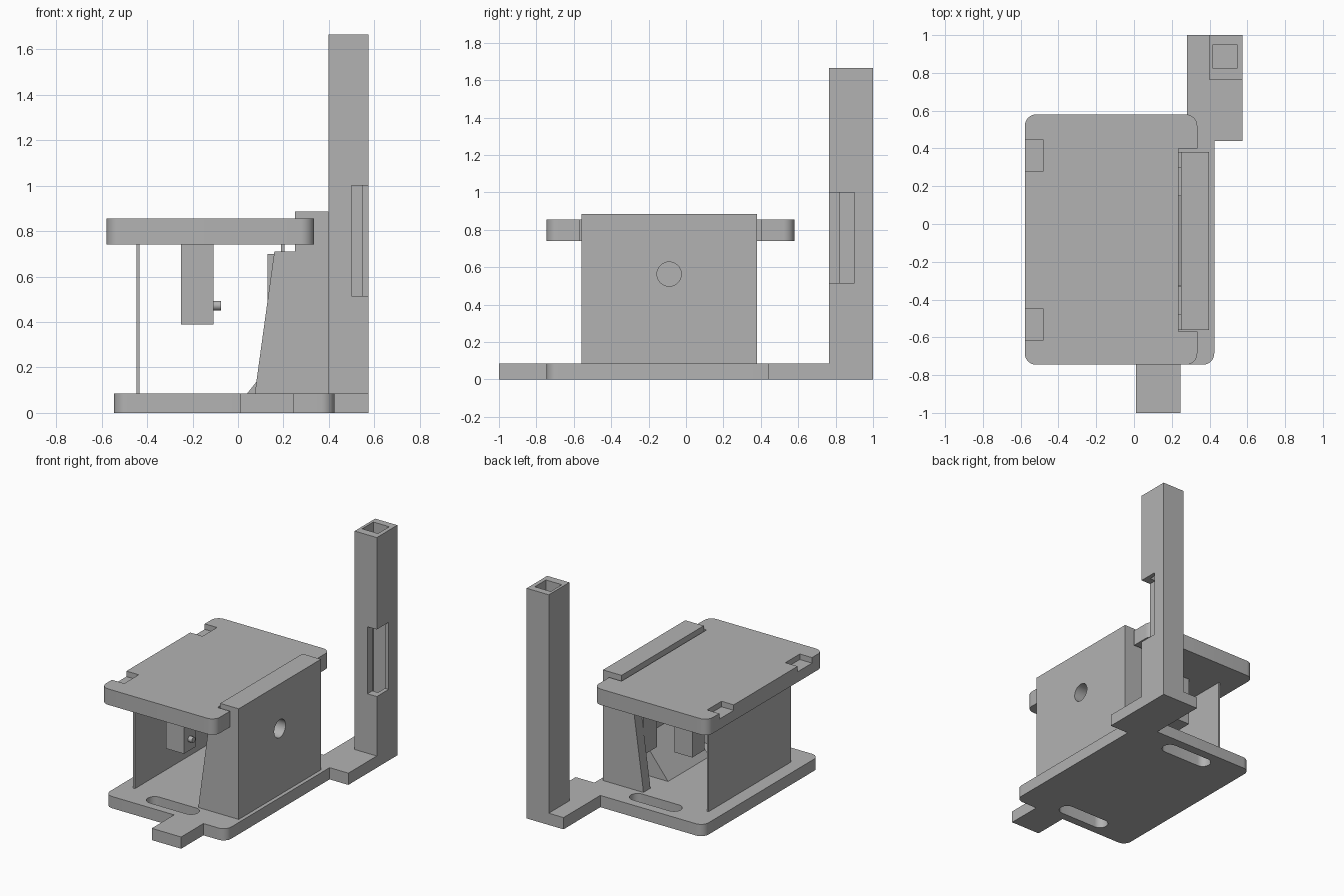
import bpy
import bmesh
import math
from mathutils import Vector

if "Cube" in bpy.data.objects:
    bpy.data.objects.remove(bpy.data.objects["Cube"], do_unlink=True)

grey = bpy.data.materials.new("plain grey")
grey.use_nodes = True
grey.diffuse_color = (0.45, 0.45, 0.45, 1)
grey.node_tree.nodes["Principled BSDF"].inputs["Base Color"].default_value = grey.diffuse_color

MID = -0.09      # symmetry line of the housing along y


def prism(name, outline, axis, lo, hi):
    """Extrude a 2D outline along an axis; the outline uses the other two axes in order."""
    def place(p, h):
        c = list(p)
        c.insert("xyz".index(axis), h)
        return Vector(c)
    bm = bmesh.new()
    face = bm.faces.new([bm.verts.new(place(p, lo)) for p in outline])
    ext = bmesh.ops.extrude_face_region(bm, geom=[face])
    moved = [v for v in ext["geom"] if isinstance(v, bmesh.types.BMVert)]
    bmesh.ops.translate(bm, verts=moved, vec=place((0, 0), hi - lo))
    bmesh.ops.recalc_face_normals(bm, faces=bm.faces)
    mesh = bpy.data.meshes.new(name)
    bm.to_mesh(mesh)
    bm.free()
    mesh.materials.append(grey)
    obj = bpy.data.objects.new(name, mesh)
    bpy.context.collection.objects.link(obj)
    return obj


def rect(x0, x1, y0, y1, r=0.0, n=8):
    """Rectangle outline with rounded corners of radius r."""
    if not r:
        return [(x0, y0), (x1, y0), (x1, y1), (x0, y1)]
    pts = []
    centres = [(x1 - r, y1 - r), (x0 + r, y1 - r), (x0 + r, y0 + r), (x1 - r, y0 + r)]
    for q, (cx, cy) in enumerate(centres):
        for i in range(n + 1):
            a = math.pi / 2 * (q + i / n)
            pts.append((cx + r * math.cos(a), cy + r * math.sin(a)))
    return pts


def box(name, x0, x1, y0, y1, z0, z1):
    return prism(name, rect(x0, x1, y0, y1), "z", z0, z1)


def circle(cx, cy, r, n=32):
    return [(cx + r * math.cos(math.tau * i / n), cy + r * math.sin(math.tau * i / n))
            for i in range(n)]


def combine(obj, tools, operation="DIFFERENCE"):
    """Boolean each tool into obj, bake the result and drop the tool."""
    for tool in tools:
        tool.hide_render = True
        mod = obj.modifiers.new("cut", "BOOLEAN")
        mod.operation = operation
        mod.solver = "EXACT"
        mod.object = tool
        bpy.context.view_layer.update()
        graph = bpy.context.evaluated_depsgraph_get()
        mesh = bpy.data.meshes.new_from_object(obj.evaluated_get(graph))
        obj.modifiers.clear()
        obj.data = mesh
        bpy.data.objects.remove(tool, do_unlink=True)


def smooth(obj):
    bpy.ops.object.select_all(action="DESELECT")
    obj.select_set(True)
    bpy.context.view_layer.objects.active = obj
    bpy.ops.object.shade_smooth_by_angle(angle=math.radians(30))


# Base plate with front tab, rear arm and two long slots
BASE = 0.085
base = prism("base_plate", rect(-0.545, 0.425, -0.745, 0.58, 0.06), "z", 0, BASE)
combine(base, [box("front_tab", 0.01, 0.245, -1, -0.7, 0, BASE),
               box("rear_arm", 0.28, 0.575, 0.44, 1, 0, BASE)], "UNION")
combine(base, [prism("slot", rect(-0.28, 0.12, y - 0.055, y + 0.055, 0.0549), "z", -0.1, 0.2)
               for y in (-0.63, 0.46)])
smooth(base)

# Hollow post with a corner window
post = box("post", 0.398, 0.575, 0.765, 1, BASE, 1.665)
combine(post, [box("socket", 0.418, 0.545, 0.822, 0.95, BASE + 0.02, 1.8),
               box("corner_window", 0.5, 0.7, 0.7, 0.9, 0.515, 1.0)])

# Top plate: long opening for the wall, two shallow pockets on the opposite edge
top = prism("top_plate", rect(-0.578, 0.335, -0.745, 0.58, 0.06), "z", 0.74, 0.855)
combine(top, [box("wall_opening", 0.235, 0.5, -0.57, 0.4, 0.6, 1),
              box("pocket", -0.7, -0.48, 0.28, 0.445, 0.815, 1),
              box("pocket", -0.7, -0.48, -0.615, -0.45, 0.815, 1)])
smooth(top)

# Main wall with round hole
wall = box("main_wall", 0.25, 0.398, -0.56, 0.38, BASE, 0.885)
combine(wall, [prism("hole", circle(MID, 0.563, 0.065), "x", 0, 0.6)])
smooth(wall)

# Thin panel opposite the wall
box("thin_panel", -0.447, -0.433, -0.56, 0.38, BASE, 0.74)

# Sloping ramp at the foot of the wall
prism("ramp", [(0.04, BASE), (0.25, BASE), (0.25, 0.35)], "y", -0.325, 0.148)

# Mirrored parts at both ends of the housing
rib_profile = [(0.075, BASE), (0.25, BASE), (0.25, 0.71), (0.16, 0.71), (0.08, 0.13)]
for side, label in ((1, "back"), (-1, "front")):
    def span(a, b):
        return sorted((MID + side * a, MID + side * b))
    prism(label + "_rib", rib_profile, "y", *span(0.39, 0.47))
    box(label + "_inner_block", 0.13, 0.25, *span(0.238, 0.39), 0.31, 0.70)
    box(label + "_inner_pin", 0.19, 0.204, *span(0.28, 0.294), 0.69, 0.74)
    box(label + "_hanging_block", -0.25, -0.107, *span(0.235, 0.375), 0.388, 0.74)
    peg = prism(label + "_peg", circle(MID + side * 0.31, 0.472, 0.021, 20), "x", -0.107, -0.075)
    smooth(peg)
